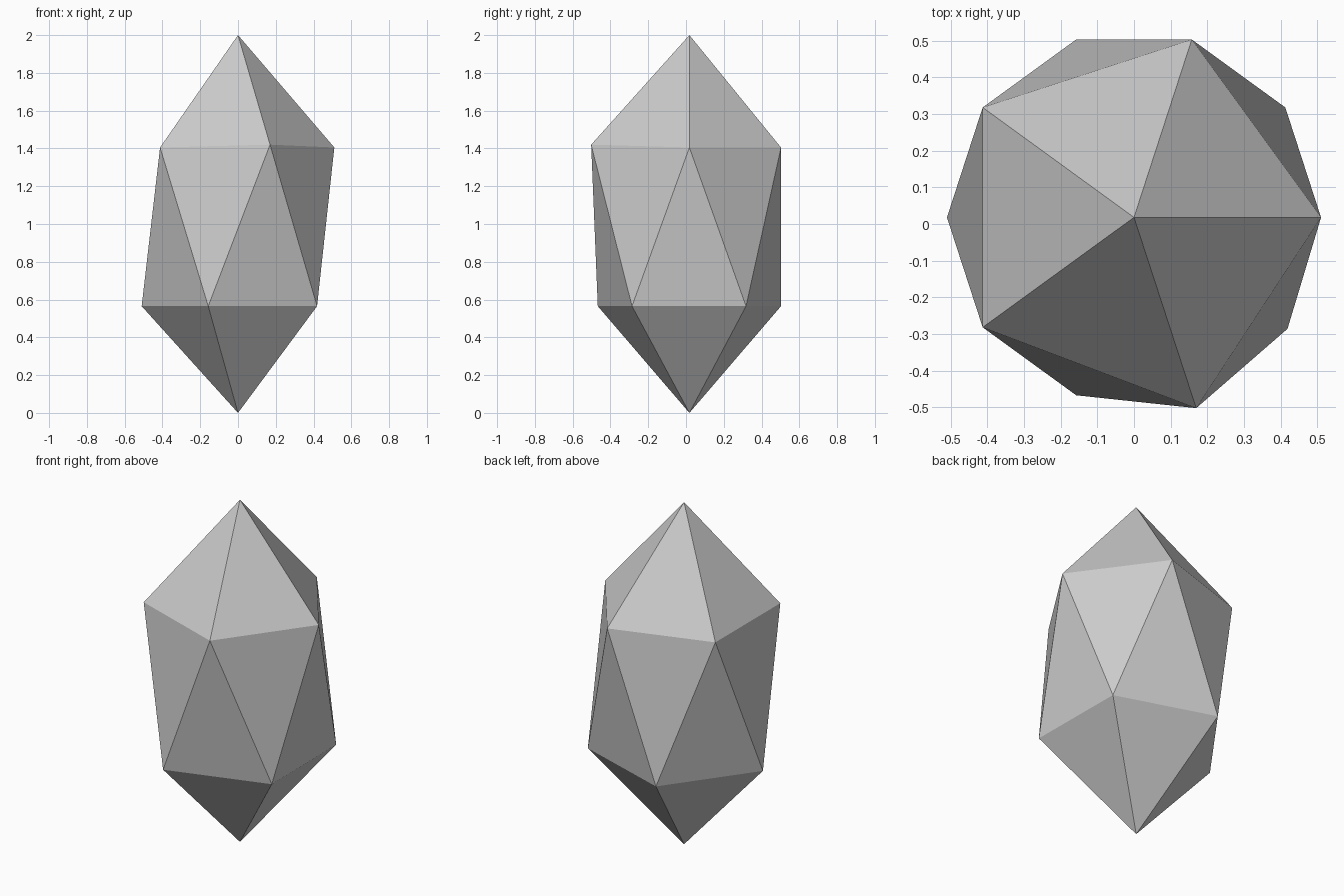
import bpy
import bmesh
from math import cos, sin, radians
from mathutils import Vector

cube = bpy.data.objects.get("Cube")
if cube:
    bpy.data.objects.remove(cube, do_unlink=True)

RADIUS, AXIS_Y = 0.51, 0.018


def flat_material(name, color):
    mat = bpy.data.materials.new(name)
    mat.use_nodes = True
    mat.diffuse_color = color
    mat.node_tree.nodes["Principled BSDF"].inputs["Base Color"].default_value = color
    return mat


def ring(bm, z, start):
    """Five evenly spaced points around the crystal's axis."""
    angles = [radians(start + 72 * i) for i in range(5)]
    return [bm.verts.new((RADIUS * cos(a), AXIS_Y + RADIUS * sin(a), z)) for a in angles]


# Twisted five-sided crystal: two tips and two staggered rings
bm = bmesh.new()
top = bm.verts.new((0, AXIS_Y, 2))
bottom = bm.verts.new((0, AXIS_Y, 0))
upper = ring(bm, 1.405, 0)
lower = ring(bm, 0.565, 36)

# One upper corner is pulled slightly outward at the front
upper[4].co += Vector((0.012, -0.035, 0.015))
lower[4].co += Vector((0.006, -0.004, 0))

for i in range(5):
    j = (i + 1) % 5
    bm.faces.new((top, upper[i], upper[j]))
    bm.faces.new((upper[i], lower[i], upper[j]))
    bm.faces.new((lower[i], lower[j], upper[j]))
    bm.faces.new((bottom, lower[j], lower[i]))
bmesh.ops.recalc_face_normals(bm, faces=bm.faces)

mesh = bpy.data.meshes.new("crystal")
bm.to_mesh(mesh)
bm.free()
mesh.materials.append(flat_material("pale grey", (0.6, 0.6, 0.6, 1)))
crystal = bpy.data.objects.new("crystal", mesh)
bpy.context.collection.objects.link(crystal)
